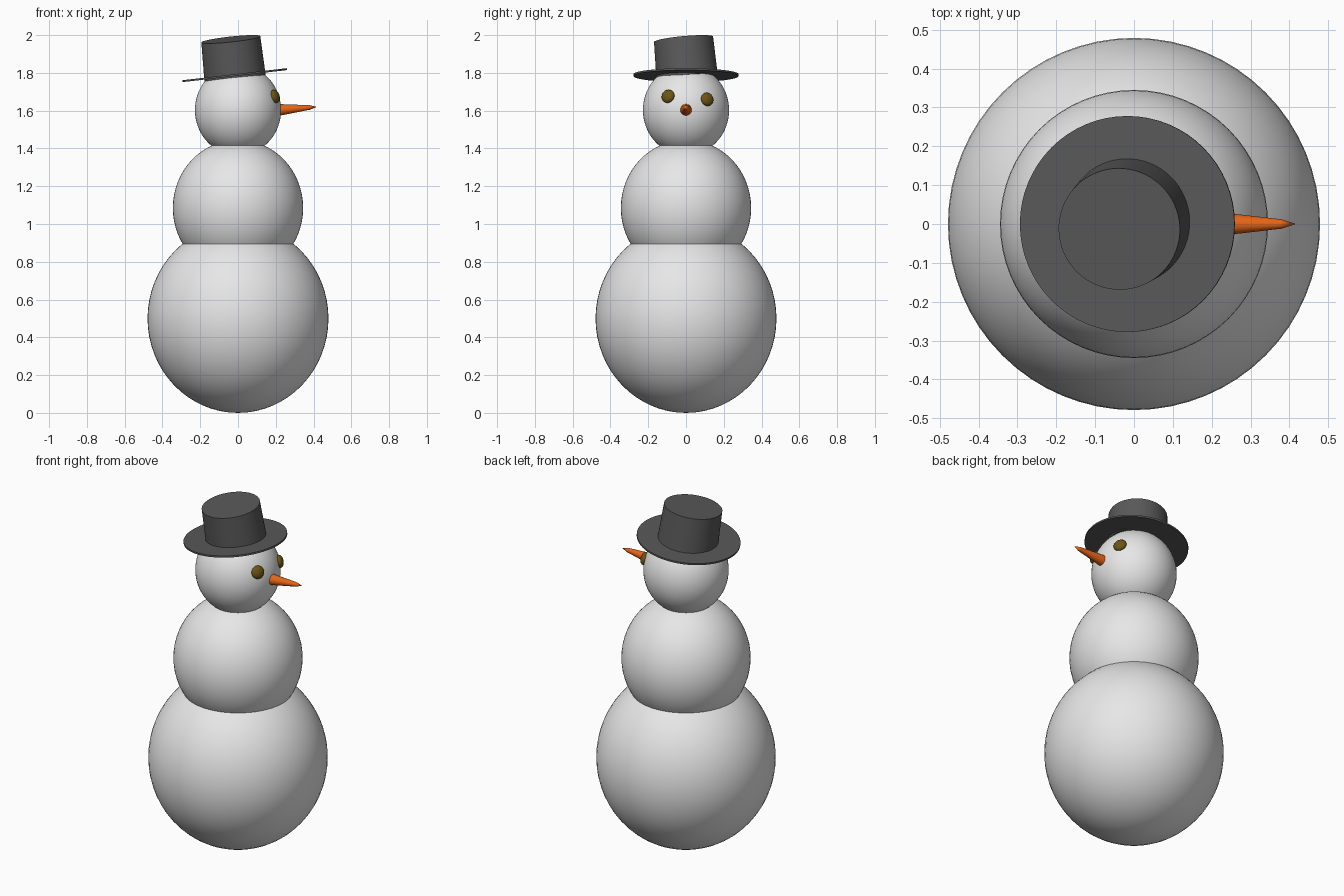
import bpy, math
from mathutils import Vector

if "Cube" in bpy.data.objects:
    bpy.data.objects.remove(bpy.data.objects["Cube"])


def material(name, rgb):
    m = bpy.data.materials.new(name)
    m.diffuse_color = (*rgb, 1)
    m.use_nodes = True
    m.node_tree.nodes["Principled BSDF"].inputs["Base Color"].default_value = m.diffuse_color
    return m


snow = material("snow white", (0.8, 0.8, 0.8))
felt = material("dark felt", (0.1, 0.1, 0.1))
carrot = material("carrot orange", (0.8, 0.13, 0.008))
button = material("olive brown", (0.15, 0.09, 0.008))


def finish(name, mat, angle=40):
    ob = bpy.context.object
    ob.name = name
    ob.data.materials.append(mat)
    bpy.ops.object.shade_smooth_by_angle(angle=math.radians(angle))
    return ob


def ball(name, mat, centre, scale, normal=(0, 0, 1), segments=64):
    """Ellipsoid whose local z follows the normal."""
    bpy.ops.mesh.primitive_uv_sphere_add(
        segments=segments, ring_count=segments // 2, location=centre,
        rotation=Vector(normal).to_track_quat('Z', 'Y').to_euler())
    bpy.context.object.scale = scale
    return finish(name, mat)


def lathe_between(name, mat, start, end, r1, r2, sides=48):
    """Tapered cylinder from start to end."""
    a, b = Vector(start), Vector(end)
    bpy.ops.mesh.primitive_cone_add(
        vertices=sides, radius1=r1, radius2=r2, depth=(b - a).length,
        location=(a + b) / 2, rotation=(b - a).to_track_quat('Z', 'Y').to_euler())
    return finish(name, mat)


# Three stacked snowballs, slightly taller than wide
ball("lower_body", snow, (0, 0, 0.5), (0.479, 0.479, 0.5))
ball("middle_body", snow, (0, 0, 1.085), (0.345, 0.345, 0.361))
ball("head", snow, (0, 0, 1.603), (0.228, 0.228, 0.24))

# Flattened eyes sitting on the head surface, facing +x
for name, (y, dz) in {"right_eye": (-0.095, 0.073), "left_eye": (0.112, 0.057)}.items():
    x = math.sqrt(0.228 ** 2 - y ** 2 - (dz * 0.95) ** 2)
    ball(name, button, (x, y, 1.603 + dz), (0.036, 0.036, 0.022), (x, y, dz), 32)

# Carrot nose: long taper and a short pointed tip
lathe_between("nose", carrot, (0.19, 0, 1.602), (0.38, 0, 1.617), 0.034, 0.012, 24)
lathe_between("nose_tip", carrot, (0.38, 0, 1.617), (0.417, 0, 1.62), 0.012, 0.0, 24)

# Tilted hat: thin brim and a crown that leans a little further
up = Vector((-0.115, 0, 1)).normalized()
mid = Vector((-0.017, 0, 1.788))
lathe_between("hat_brim", felt, mid - up * 0.005, mid + up * 0.005, 0.278, 0.278, 64)
lathe_between("hat_crown", felt, (-0.016, 0.006, 1.775), (-0.038, -0.013, 1.978), 0.163, 0.157, 64)
